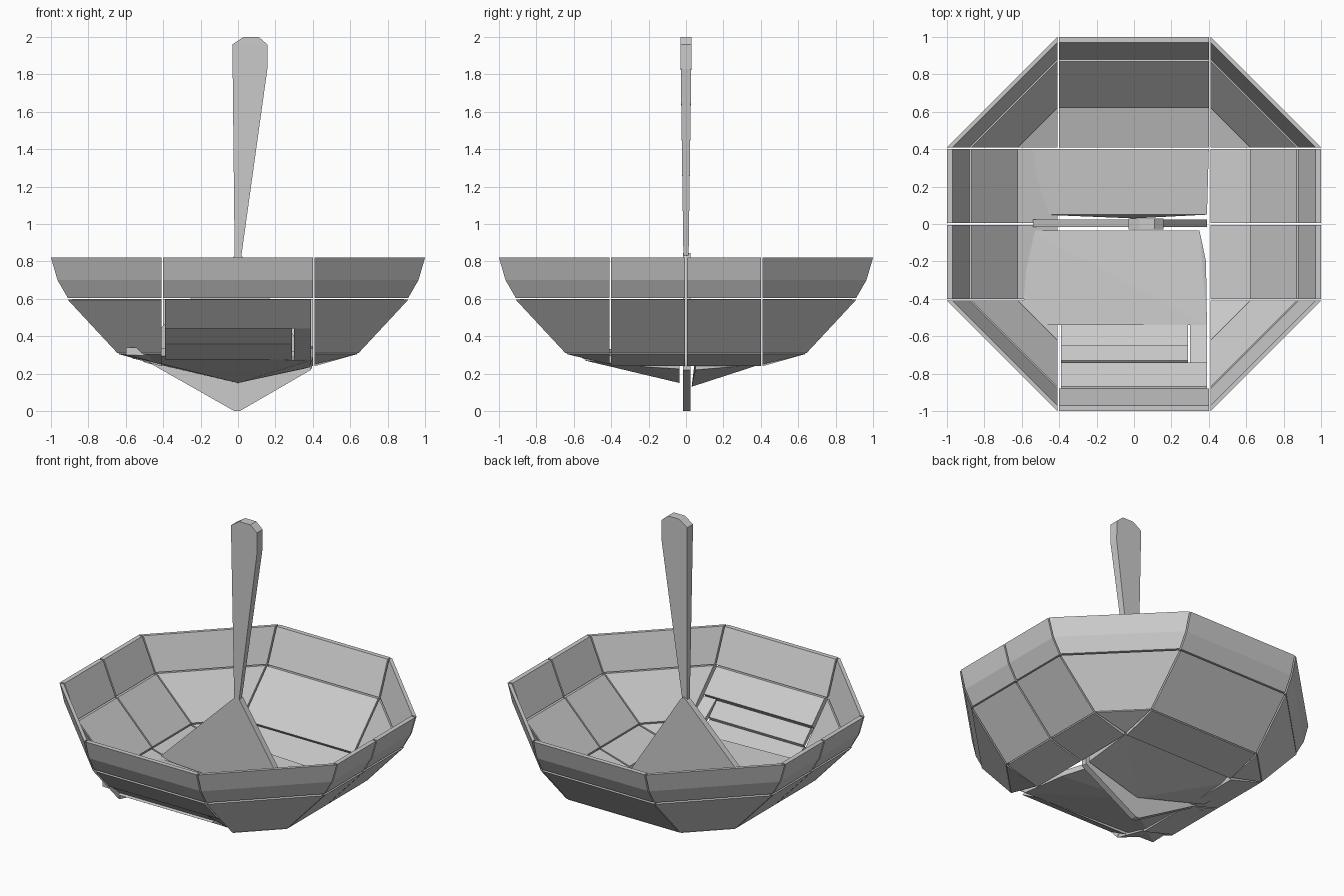
import bpy, bmesh
from math import cos, sin, radians

if "Cube" in bpy.data.objects:
    bpy.data.objects.remove(bpy.data.objects["Cube"])


def solid(name, points):
    """Flat-faced convex block wrapped around a few corner points."""
    bm = bmesh.new()
    for p in points:
        bm.verts.new(p)
    res = bmesh.ops.convex_hull(bm, input=bm.verts)
    loose = [g for g in set(res["geom_interior"]) if isinstance(g, bmesh.types.BMVert)]
    bmesh.ops.delete(bm, geom=loose, context='VERTS')
    bmesh.ops.dissolve_limit(bm, angle_limit=0.01, verts=bm.verts, edges=bm.edges)
    bmesh.ops.recalc_face_normals(bm, faces=bm.faces)
    mesh = bpy.data.meshes.new(name)
    bm.to_mesh(mesh)
    bm.free()
    ob = bpy.data.objects.new(name, mesh)
    bpy.context.collection.objects.link(ob)
    return ob


def wall(name, angle, profile, t0, t1):
    """Sweep a (radius, height) profile sideways from t0 to t1, facing angle."""
    c, s = cos(radians(angle)), sin(radians(angle))
    solid(name, [(r * c - t * s, r * s + t * c, z) for r, z in profile for t in (t0, t1)])


def plate(name, outline, y0, y1):
    solid(name, [(x, y, z) for x, z in outline for y in (y0, y1)])


# Bowl section, split in three bands
rim = [(1, .82), (.965, .7), (.91, .605), (.97, .82), (.88, .605)]
middle = [(.91, .595), (.645, .31), (.87, .6), (.62, .345)]
lower = [(.64, .305), (.41, .24), (.62, .335), (.41, .275)]

# Straight sides of the octagon
for side, angle in (("right", 0), ("back", 90), ("left", 180), ("front", 270)):
    spans = [(-.4, -.005), (.005, .4)] if side in ("right", "left") else [(-.4, .4)]
    for t0, t1 in spans:
        wall(side + "_rim_panel", angle, rim, t0, t1)
        if side == "front":
            continue
        wall(side + "_middle_panel", angle, middle, t0, t1)
        wall(side + "_lower_panel", angle, lower, t0, t1)

# Front is built from slats with one recessed
wall("front_upper_slat", 270, [(.91, .595), (.765, .44), (.87, .6), (.74, .47)], -.39, .39)
wall("front_recessed_slat", 270, [(.755, .44), (.66, .36), (.73, .46), (.65, .38)], -.39, .29)
wall("front_lower_slat", 270, [(.68, .355), (.54, .275), (.66, .36), (.54, .315)], -.39, .29)
wall("front_end_block", 270, [(.76, .44), (.54, .275), (.74, .46), (.54, .315)], .3, .39)

# Diagonal corners, narrowing to a point near the floor
for sx, xname in ((1, "right"), (-1, "left")):
    for sy, yname in ((1, "back"), (-1, "front")):
        name = f"{yname}_{xname}_corner"
        a = .41

        def corner(r, z):
            return [(sx * a, sy * r, z), (sx * r, sy * a, z)]

        solid(name + "_rim", [p for r, z in rim for p in corner(r, z)])
        solid(name + "_middle", [p for r, z in middle for p in corner(r, z)])
        solid(name + "_point", [p for r, z in ((.64, .305), (.62, .335), (a, .25), (a, .28))
                                for p in corner(r, z)])

# Two sloping floor slabs
solid("front_floor", [
    (-.6, -.54, .3), (.39, -.54, .27), (-.56, -.035, .28), (.385, -.2, .235),
    (.35, -.035, .225), (0, -.035, .15),
    (-.6, -.54, .34), (.39, -.54, .315), (-.56, -.035, .31), (.385, -.2, .27), (.35, -.035, .26)])
solid("back_floor", [
    (-.54, .4, .29), (.4, .4, .25), (-.5, .05, .26), (.39, .05, .22), (0, .03, .13),
    (-.54, .4, .32), (.4, .4, .285), (-.5, .05, .29), (.39, .05, .26)])

# Thin upright blade through the middle, and the handle on top
plate("centre_blade", [(-.02, 0), (.01, 0), (.39, .22), (.39, .26), (.02, .83), (0, .845),
                       (-.03, .82), (-.54, .32), (-.54, .295)], -.015, .025)
solid("handle", [(x, s * w, z) for x, z, w in (
    (-.018, .83, .014), (.018, .83, .014), (-.03, 1.96, .03), (.03, 2, .03),
    (.11, 2, .03), (.157, 1.96, .03), (.157, 1.83, .028)) for s in (-1, 1)])
